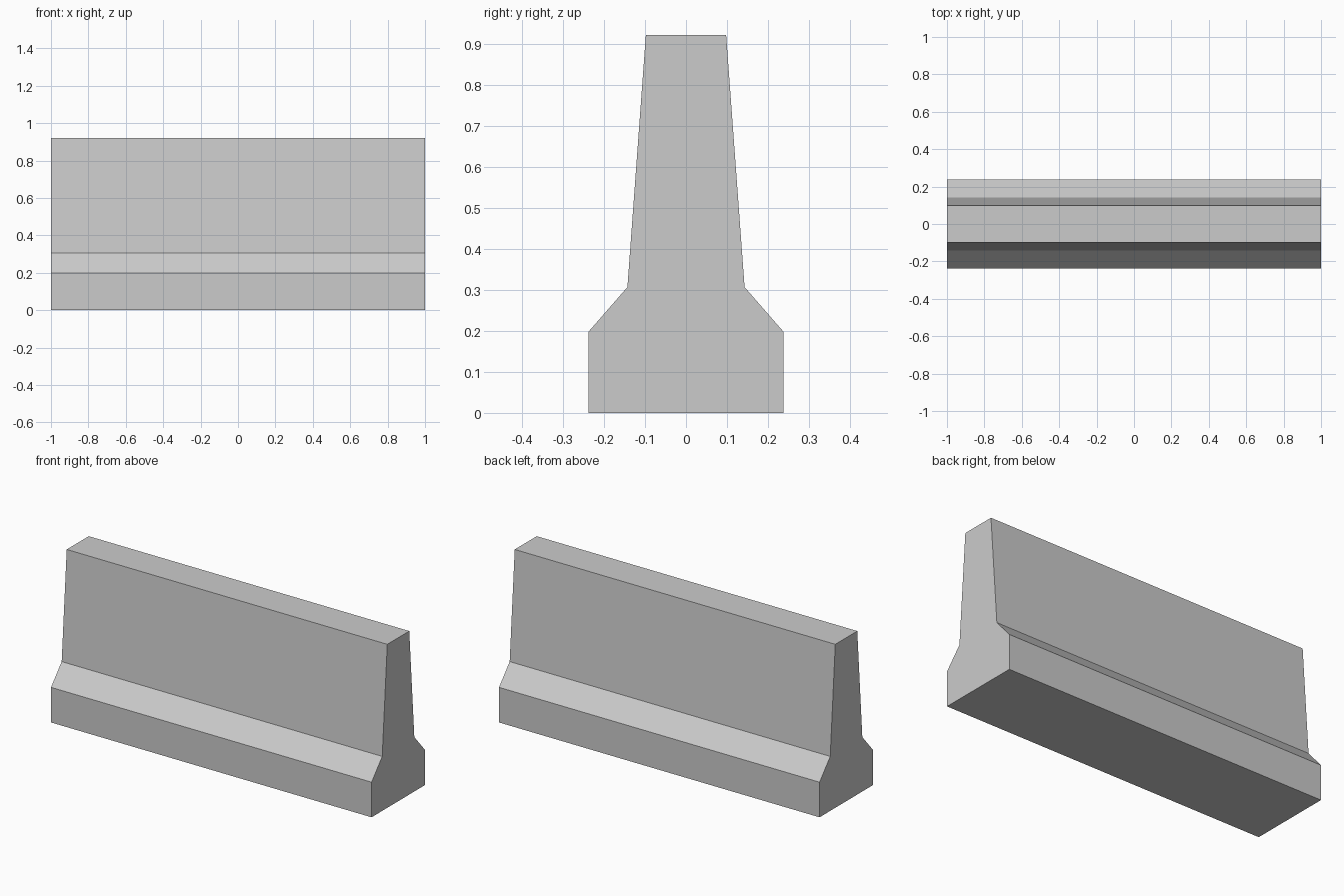
import bpy, bmesh

if "Cube" in bpy.data.objects:
    bpy.data.objects.remove(bpy.data.objects["Cube"])

# Flat concrete grey
concrete = bpy.data.materials.new("concrete_grey")
concrete.diffuse_color = (0.6, 0.6, 0.6, 1)
concrete.use_nodes = True
concrete.node_tree.nodes["Principled BSDF"].inputs["Base Color"].default_value = concrete.diffuse_color

# Half profile (y, z) from ground to top, mirrored to the other side
half = [(0.238, 0.0), (0.238, 0.198), (0.143, 0.307), (0.098, 0.922)]
profile = half + [(-y, z) for y, z in reversed(half)]

# Barrier: profile extruded along x
bm = bmesh.new()
end = bm.faces.new([bm.verts.new((-1, y, z)) for y, z in profile])
ext = bmesh.ops.extrude_face_region(bm, geom=[end])
verts = [v for v in ext["geom"] if isinstance(v, bmesh.types.BMVert)]
bmesh.ops.translate(bm, verts=verts, vec=(2, 0, 0))
bmesh.ops.recalc_face_normals(bm, faces=bm.faces)

mesh = bpy.data.meshes.new("road_barrier")
bm.to_mesh(mesh)
bm.free()
mesh.materials.append(concrete)
barrier = bpy.data.objects.new("road_barrier", mesh)
bpy.context.collection.objects.link(barrier)
